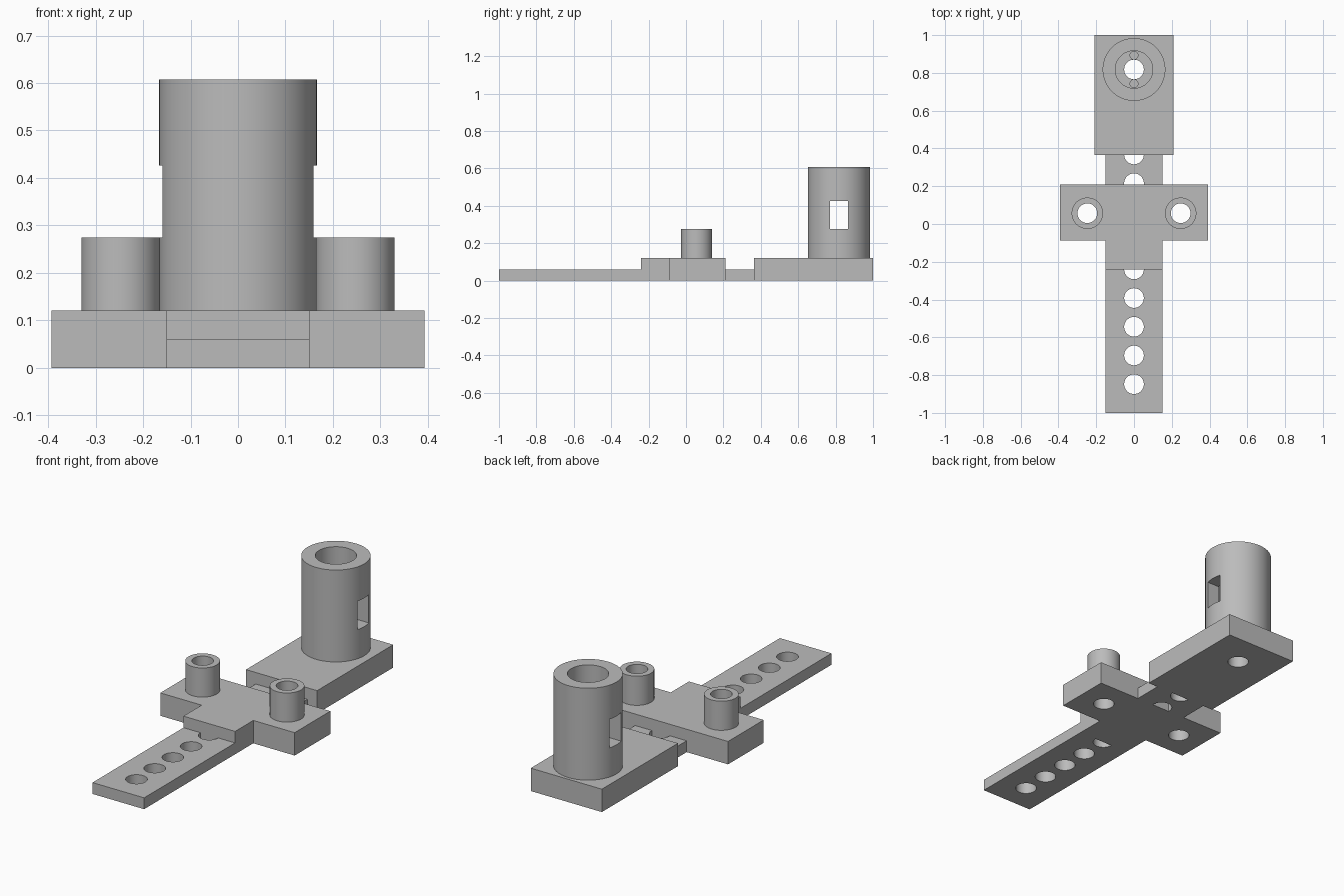
import bpy, bmesh

cube = bpy.data.objects.get("Cube")
if cube:
    bpy.data.objects.remove(cube, do_unlink=True)

grey = bpy.data.materials.new("plain grey")
grey.use_nodes = True
COLOUR = (0.5, 0.5, 0.5, 1)
grey.diffuse_color = COLOUR
grey.node_tree.nodes["Principled BSDF"].inputs["Base Color"].default_value = COLOUR


def extrude(name, outline, z0, z1):
    """Solid prism from an outline in the ground plane."""
    bm = bmesh.new()
    face = bm.faces.new([bm.verts.new((x, y, z0)) for x, y in outline])
    top = bmesh.ops.extrude_face_region(bm, geom=[face])["geom"]
    verts = [v for v in top if isinstance(v, bmesh.types.BMVert)]
    bmesh.ops.translate(bm, verts=verts, vec=(0, 0, z1 - z0))
    bmesh.ops.recalc_face_normals(bm, faces=bm.faces)
    mesh = bpy.data.meshes.new(name)
    bm.to_mesh(mesh)
    bm.free()
    mesh.materials.append(grey)
    obj = bpy.data.objects.new(name, mesh)
    bpy.context.collection.objects.link(obj)
    return obj


def box(name, x0, x1, y0, y1, z0, z1):
    return extrude(name, [(x0, y0), (x1, y0), (x1, y1), (x0, y1)], z0, z1)


def cylinder(name, x, y, radius, z0, z1, sides=64):
    bpy.ops.mesh.primitive_cylinder_add(vertices=sides, radius=radius, depth=z1 - z0,
                                        location=(x, y, (z0 + z1) / 2))
    obj = bpy.context.object
    obj.name = name
    obj.data.materials.append(grey)
    return obj


def cut(obj, cutters):
    """Subtract the cutters, bake the result and drop the cutters."""
    for cutter in cutters:
        mod = obj.modifiers.new("cut", 'BOOLEAN')
        mod.operation = 'DIFFERENCE'
        mod.solver = 'EXACT'
        mod.object = cutter
    graph = bpy.context.evaluated_depsgraph_get()
    mesh = bpy.data.meshes.new_from_object(obj.evaluated_get(graph))
    obj.modifiers.clear()
    obj.data = mesh
    for cutter in cutters:
        bpy.data.objects.remove(cutter, do_unlink=True)


def smooth(obj):
    bpy.ops.object.select_all(action='DESELECT')
    obj.select_set(True)
    bpy.context.view_layer.objects.active = obj
    bpy.ops.object.shade_smooth_by_angle(angle=0.5)


HALF_BAR, THIN, THICK = 0.151, 0.06, 0.121
HOLE = 0.052
PIN_X, PIN_Y = 0.247, 0.057
TUBE_Y = 0.818
TONGUE_Y, CROSS_FRONT, CROSS_BACK, BASE_Y = -0.24, -0.088, 0.21, 0.364

# Thin bar with a row of evenly spaced holes, interrupted by the cross plate
front_bar = box("front_bar", -HALF_BAR, HALF_BAR, -1, TONGUE_Y, 0, THIN)
cut(front_bar, [cylinder("hole", 0, -0.848 + 0.152 * i, HOLE, -0.1, 0.2) for i in range(5)])
link_bar = box("link_bar", -HALF_BAR, HALF_BAR, CROSS_BACK, BASE_Y, 0, THIN)
cut(link_bar, [cylinder("hole", 0, -0.848 + 0.152 * i, HOLE, -0.1, 0.2) for i in (7, 8)])

# Thick T-shaped cross plate
right_half = [(HALF_BAR, TONGUE_Y), (HALF_BAR, CROSS_FRONT),
              (0.393, CROSS_FRONT), (0.393, CROSS_BACK)]
cross_plate = extrude("cross_plate", right_half + [(-x, y) for x, y in reversed(right_half)],
                      0, THICK)
cut(cross_plate, [cylinder("hole", s * PIN_X, PIN_Y, HOLE, -0.1, 0.3) for s in (-1, 1)])

# Hollow pins on both arms of the cross
pins = []
for side, s in (("right", -1), ("left", 1)):
    pin = cylinder(side + "_pin", s * PIN_X, PIN_Y, 0.083, THICK, 0.275)
    cut(pin, [cylinder("bore", s * PIN_X, PIN_Y, HOLE, 0, 0.4)])
    pins.append(pin)

# Rear base block with a through hole and two small blind holes
base_block = box("base_block", -0.208, 0.208, BASE_Y, 1, 0, THICK)
cut(base_block, [cylinder("hole", 0, TUBE_Y, HOLE, -0.1, 0.3)]
    + [cylinder("blind", 0, TUBE_Y + s * 0.075, 0.021, 0.06, 0.3, 24) for s in (-1, 1)])

# Tall tube with a bore and a window through both side walls
tube = cylinder("tube", 0, TUBE_Y, 0.166, THICK, 0.607, 96)
cut(tube, [cylinder("bore", 0, TUBE_Y, 0.099, 0, 0.8, 96),
           box("window", -0.3, 0.3, TUBE_Y - 0.047, TUBE_Y + 0.047, 0.275, 0.426)])

for part in [front_bar, link_bar, cross_plate, base_block, tube] + pins:
    smooth(part)
